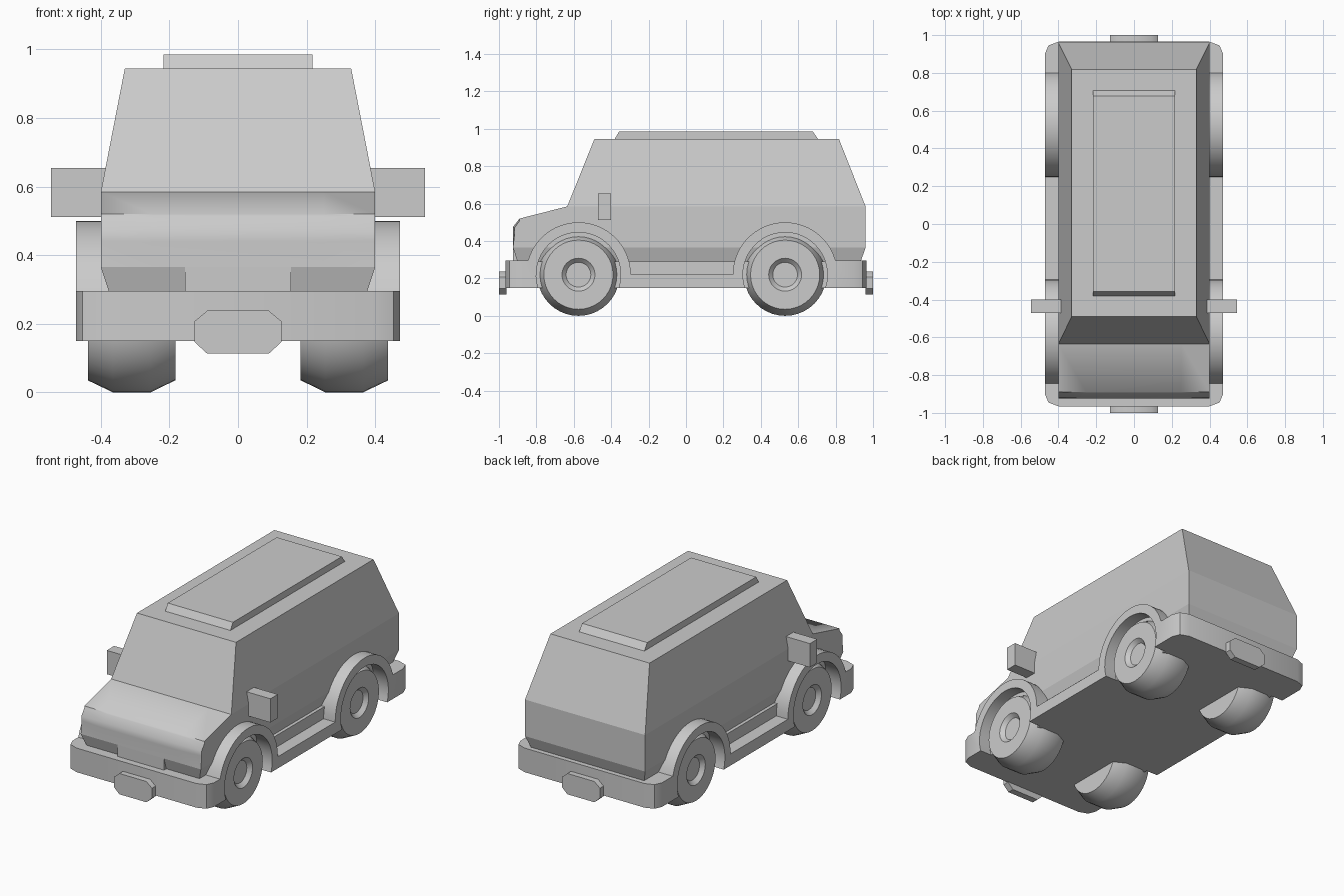
import bpy, bmesh
from math import sin, cos, asin, pi, radians

cube = bpy.data.objects.get("Cube")
if cube:
    bpy.data.objects.remove(cube, do_unlink=True)

grey = bpy.data.materials.new("light grey")
grey.use_nodes = True
grey.diffuse_color = (0.6, 0.6, 0.6, 1)
bsdf = next(n for n in grey.node_tree.nodes if n.type == "BSDF_PRINCIPLED")
bsdf.inputs["Base Color"].default_value = grey.diffuse_color
parts = []


def loft(name, rings):
    """Skin equal-sized rings of points and cap both ends."""
    bm = bmesh.new()
    loops = [[bm.verts.new(p) for p in ring] for ring in rings]
    n = len(loops[0])
    for a, b in zip(loops, loops[1:]):
        for i in range(n):
            j = (i + 1) % n
            bm.faces.new((a[i], a[j], b[j], b[i]))
    bm.faces.new(loops[0])
    bm.faces.new(loops[-1])
    bmesh.ops.recalc_face_normals(bm, faces=bm.faces)
    mesh = bpy.data.meshes.new(name)
    bm.to_mesh(mesh)
    bm.free()
    mesh.materials.append(grey)
    ob = bpy.data.objects.new(name, mesh)
    bpy.context.collection.objects.link(ob)
    parts.append(ob)
    return ob


def rect(z, x0, x1, y0, y1):
    return [(x0, y0, z), (x1, y0, z), (x1, y1, z), (x0, y1, z)]


def box(name, x0, x1, y0, y1, z0, z1):
    return loft(name, [rect(z0, x0, x1, y0, y1), rect(z1, x0, x1, y0, y1)])


def arc(cy, r, a0, a1, steps):
    return [(cy + r * cos(a0 + (a1 - a0) * i / steps),
             AXLE_Z + r * sin(a0 + (a1 - a0) * i / steps)) for i in range(steps + 1)]


AXLE_Z = 0.22
AXLES = {"front": -0.575, "rear": 0.53}
FLOOR, DECK = 0.15, 0.295

# Body: tucked-in lower part and tapered cabin
loft("lower_body", [rect(0.22, -0.352, 0.352, -0.88, 0.91),
                    rect(0.365, -0.4, 0.4, -0.925, 0.96)])
loft("cabin", [rect(0.365, -0.4, 0.4, -0.635, 0.96),
               rect(0.585, -0.4, 0.4, -0.635, 0.96),
               rect(0.945, -0.33, 0.33, -0.49, 0.818)])

# Hood, with lamp corners set back slightly at the outer ends
plain = [(-0.635, 0.365), (-0.635, 0.585), (-0.89, 0.52), (-0.895, 0.514),
         (-0.925, 0.475), (-0.925, 0.44), (-0.925, 0.365)]
lamp = plain[:3] + [(-0.89, 0.508), (-0.918, 0.47), (-0.916, 0.442), (-0.925, 0.365)]
loft("hood", [[(x, y, z) for y, z in prof] for x, prof in
              ((-0.4, lamp), (-0.25, plain), (0.25, plain), (0.4, lamp))])
box("grille_panel", -0.155, 0.155, -0.925, -0.87, 0.28, 0.366)

# Roof panel with sloped ends
loft("roof_panel", [rect(0.94, -0.217, 0.217, -0.385, 0.71),
                    rect(0.985, -0.217, 0.217, -0.358, 0.678)])

# Fenders, sills and bumpers as one profile across the width, ends rounded in plan
R_OUT, R_IN = 0.28, 0.226
rise = asin((DECK - AXLE_Z) / R_OUT)
drop = asin((AXLE_Z - FLOOR) / R_IN)
profile = [(-0.965, FLOOR), (-0.965, DECK)]
profile += arc(AXLES["front"], R_OUT, pi - rise, 0, 24)
profile += arc(AXLES["rear"], R_OUT, pi, rise, 24)
profile += [(0.965, DECK), (0.965, FLOOR)]
for cy in (AXLES["rear"], AXLES["front"]):
    profile += arc(cy, R_IN, -drop, pi + drop, 28)
sections = [(-0.472, 0.9), (-0.453, 0.945), (-0.4, 0.965)]
sections += [(-x, lim) for x, lim in reversed(sections)]
loft("fenders_and_bumpers", [[(x, max(-lim, min(lim, y)), z) for y, z in profile]
                             for x, lim in sections])
box("chassis_floor", -0.395, 0.395, -0.93, 0.93, FLOOR, DECK - 0.005)

# Bumper plates
octagon = [(-0.09, 0.113), (0.09, 0.113), (0.127, 0.147), (0.127, 0.207),
           (0.09, 0.238), (-0.09, 0.238), (-0.127, 0.207), (-0.127, 0.147)]
for end, s in (("front", -1), ("rear", 1)):
    loft(end + "_plate", [[(x, s * y, z) for x, z in octagon] for y in (0.96, 1.0)])

# Wheels (turned profile of x, radius) and door mirrors
tyre = [(0.183, 0.185), (0.255, 0.22), (0.365, 0.22), (0.438, 0.185),
        (0.438, 0.088), (0.415, 0.066)]
SEG = 40
for side, s in (("left", 1), ("right", -1)):
    for end, cy in AXLES.items():
        loft(f"{end}_{side}_wheel",
             [[(s * x, cy + r * cos(2 * pi * i / SEG), AXLE_Z + r * sin(2 * pi * i / SEG))
               for i in range(SEG)] for x, r in tyre])
    x0, x1 = sorted((s * 0.385, s * 0.545))
    box(side + "_mirror", x0, x1, -0.47, -0.4, 0.512, 0.655)

# Smooth the rounded surfaces, keep the hard edges
bpy.ops.object.select_all(action="DESELECT")
for ob in parts:
    ob.select_set(True)
bpy.context.view_layer.objects.active = parts[0]
bpy.ops.object.shade_smooth_by_angle(angle=radians(42))
for ob in parts:
    if ob.name in ("cabin", "lower_body"):
        for face in ob.data.polygons:
            face.use_smooth = False
